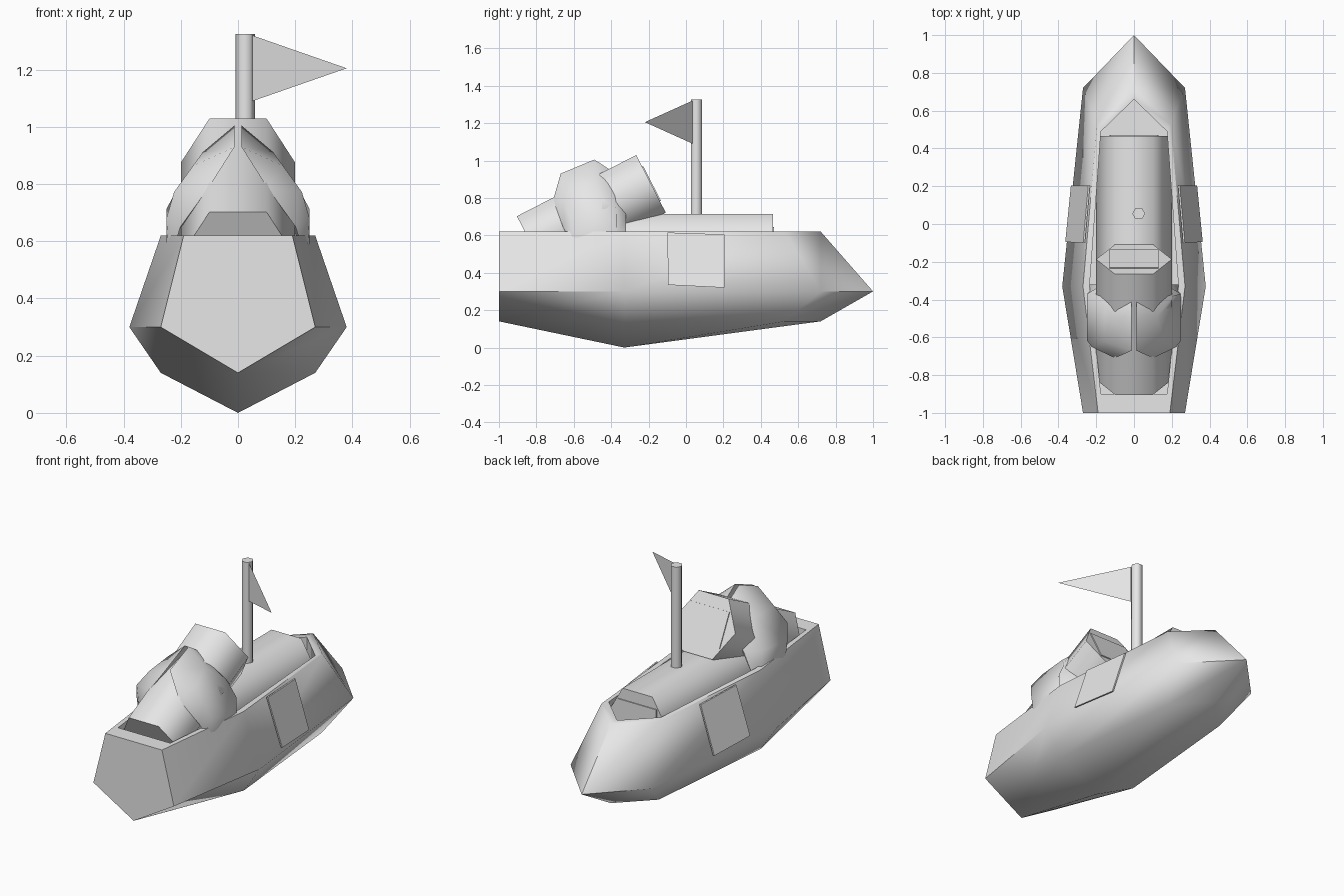
import bpy
import bmesh
from math import cos, sin, pi, radians
from mathutils import Vector

cube = bpy.data.objects.get("Cube")
if cube:
    bpy.data.objects.remove(cube, do_unlink=True)

grey = bpy.data.materials.new("light_grey")
grey.use_nodes = True
grey.diffuse_color = (0.8, 0.8, 0.8, 1)
grey.node_tree.nodes["Principled BSDF"].inputs["Base Color"].default_value = (0.8, 0.8, 0.8, 1)

X = Vector((1, 0, 0))


def finish(name, bm, angle=62):
    """Turn a bmesh into a shaded object with the shared material."""
    bmesh.ops.remove_doubles(bm, verts=bm.verts[:], dist=0.0005)
    bmesh.ops.recalc_face_normals(bm, faces=bm.faces[:])
    mesh = bpy.data.meshes.new(name)
    bm.to_mesh(mesh)
    bm.free()
    mesh.materials.append(grey)
    mesh.shade_smooth()
    mesh.set_sharp_from_angle(angle=radians(angle))
    obj = bpy.data.objects.new(name, mesh)
    bpy.context.collection.objects.link(obj)
    return obj


def loft(name, rings, cap_start=True, angle=62):
    """Bridge rings of equal point count and cap the ends."""
    bm = bmesh.new()
    loops = [[bm.verts.new(p) for p in ring] for ring in rings]
    n = len(loops[0])
    for a, b in zip(loops, loops[1:]):
        for i in range(n):
            j = (i + 1) % n
            bm.faces.new((a[i], a[j], b[j], b[i]))
    if cap_start:
        bm.faces.new(loops[0])
    bm.faces.new(loops[-1])
    return finish(name, bm, angle)


def hex_prism(name, start, end, radius):
    """Six-sided prism with corners pointing along x."""
    start, end = Vector(start), Vector(end)
    up = X.cross((end - start).normalized())
    spokes = [(X * cos(k * pi / 3) + up * sin(k * pi / 3)) * radius for k in range(6)]
    return loft(name, [[c + s for s in spokes] for c in (start, end)])


def window(name, start, end, half_w, half_h):
    """Thin rectangular plate on the end face of a prism."""
    start, end = Vector(start), Vector(end)
    axis = (end - start).normalized()
    up = X.cross(axis)
    corners = [X * sx * half_w + up * sy * half_h
               for sx, sy in ((-1, -1), (1, -1), (1, 1), (-1, 1))]
    return loft(name, [[end + axis * d + c for c in corners] for d in (0, 0.006)])


# Hull: each level lists half of a pointed outline, stern to bow
def outline(z, half):
    right = [(x, y, z) for x, y in half]
    return right + [(-x, y, z) for x, y in reversed(half[:-1])]


keel = [(0, -0.33)] * 4
bilge = [(0, -1), (0.27, -0.33), (0.19, 0.53), (0, 0.72)]
chine = [(0.27, -1), (0.38, -0.33), (0.27, 0.72), (0, 1)]
rim = [(0.19, -1), (0.27, -0.33), (0.195, 0.53), (0, 0.72)]
well = [(0.175, -0.9), (0.235, -0.33), (0.175, 0.49), (0, 0.66)]
loft("hull", [outline(0, keel), outline(0.14, bilge), outline(0.3, chine),
              outline(0.62, rim), outline(0.62, well), outline(0.45, well)],
     cap_start=False)

# Long cabin and tilted turret, each with a window plate on its end
cabin = ((0, -0.4, 0.54), (0, 0.465, 0.54))
turret = ((0, -0.825, 0.548), (0, -0.187, 0.875))
for part, ends in (("cabin", cabin), ("turret", turret)):
    hex_prism(part, *ends, 0.2)
    window(part + "_window", *ends, 0.13, 0.105)

# Bulging shoulder guards leaning over the turret
guard = [(-0.6, 0.52), (-0.66, 0.65), (-0.71, 0.79), (-0.67, 0.93), (-0.49, 1.005),
         (-0.39, 0.94), (-0.34, 0.84), (-0.32, 0.7), (-0.32, 0.54)]
for side, s in (("left", 1), ("right", -1)):
    inner, outer = [], []
    for y, z in guard:
        x = max(0.012, min(0.24, (0.93 - z) * 0.72))
        inner.append((s * x, y, z))
        oy, oz = -0.5 + (y + 0.5) * 0.72, 0.74 + (z - 0.74) * 0.65
        ox = max(0.0, (0.93 - oz) * 0.72) + 0.11
        outer.append((s * min(ox, 0.25), oy, oz))
    loft(side + "_guard", [inner, outer])

# Square hatch plates following the hull sides
hatch = [(0.355, -0.095, 0.335), (0.325, 0.205, 0.32), (0.233, 0.205, 0.605), (0.26, -0.1, 0.615)]
for side, s in (("left", 1), ("right", -1)):
    plate = [[(s * (x + d), y, z) for x, y, z in hatch] for d in (0, 0.009)]
    loft(side + "_hatch", plate)

# Mast and pennant
hex_prism("mast", (0.025, 0.055, 0.6), (0.025, 0.055, 1.325), 0.034)
bm = bmesh.new()
bm.faces.new([bm.verts.new(p) for p in
              ((0.05, 0.035, 1.32), (0.05, 0.035, 1.09), (0.38, -0.22, 1.205))])
finish("pennant", bm)
